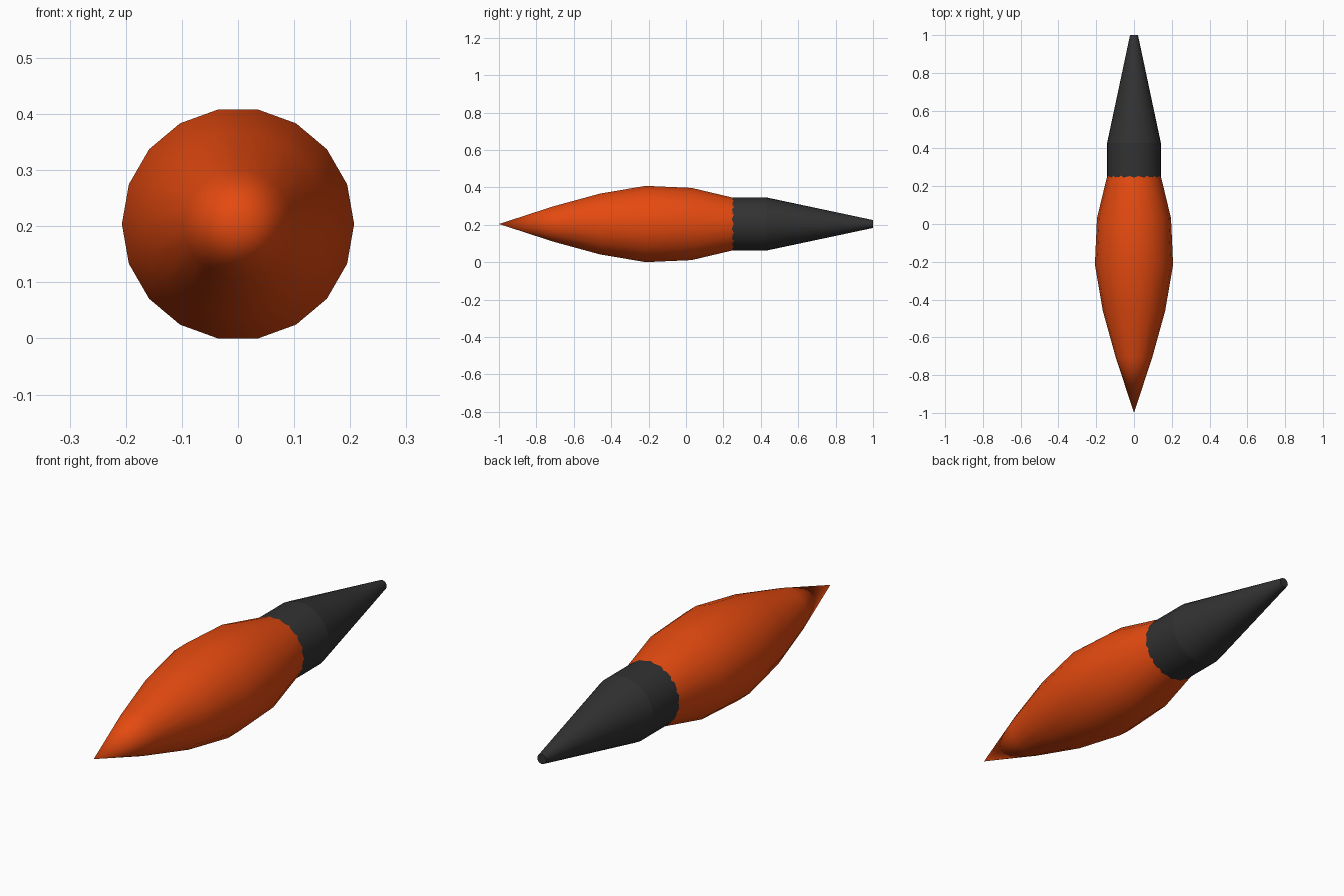
import bpy, bmesh, math

if "Cube" in bpy.data.objects:
    bpy.data.objects.remove(bpy.data.objects["Cube"])

AXIS_Z = 0.204  # height of the long axis


def material(name, rgb):
    m = bpy.data.materials.new(name)
    m.diffuse_color = (*rgb, 1.0)
    m.use_nodes = True
    m.node_tree.nodes["Principled BSDF"].inputs["Base Color"].default_value = m.diffuse_color
    return m


def turned_part(name, profile, sides, mat):
    """Turn (y, radius) points around the long axis; radius 0 gives a point, open ends get caps."""
    bm = bmesh.new()
    rings = []
    for y, r in profile:
        if r == 0:
            rings.append([bm.verts.new((0, y, AXIS_Z))])
        else:
            angles = [2 * math.pi * i / sides for i in range(sides)]
            rings.append([bm.verts.new((r * math.cos(a), y, AXIS_Z + r * math.sin(a)))
                          for a in angles])
    for a, b in zip(rings, rings[1:]):
        for i in range(sides):
            j = (i + 1) % sides
            if len(a) == 1:
                bm.faces.new((a[0], b[j], b[i]))
            else:
                bm.faces.new((a[i], a[j], b[j], b[i]))
    for ring in (rings[0], rings[-1]):
        if len(ring) > 1:
            bm.faces.new(ring)
    bmesh.ops.recalc_face_normals(bm, faces=bm.faces[:])
    mesh = bpy.data.meshes.new(name)
    bm.to_mesh(mesh)
    bm.free()
    mesh.materials.append(mat)
    obj = bpy.data.objects.new(name, mesh)
    bpy.context.collection.objects.link(obj)
    bpy.ops.object.select_all(action='DESELECT')
    obj.select_set(True)
    bpy.context.view_layer.objects.active = obj
    bpy.ops.object.shade_smooth_by_angle(angle=math.radians(35))
    return obj


orange = material("orange", (0.78, 0.068, 0.005))
charcoal = material("charcoal", (0.032, 0.032, 0.032))

# Swollen body with a pointed nose
turned_part("body", [(-1.0, 0), (-0.705, 0.097), (-0.46, 0.165), (-0.215, 0.207),
                     (0.03, 0.196), (0.275, 0.137)], 18, orange)
# Straight collar, its front end sunk into the body
turned_part("collar", [(0.22, 0.142), (0.43, 0.142)], 32, charcoal)
# Tapered tail with a small blunt end
turned_part("tail_cone", [(0.43, 0.142), (1.0, 0.021)], 32, charcoal)
